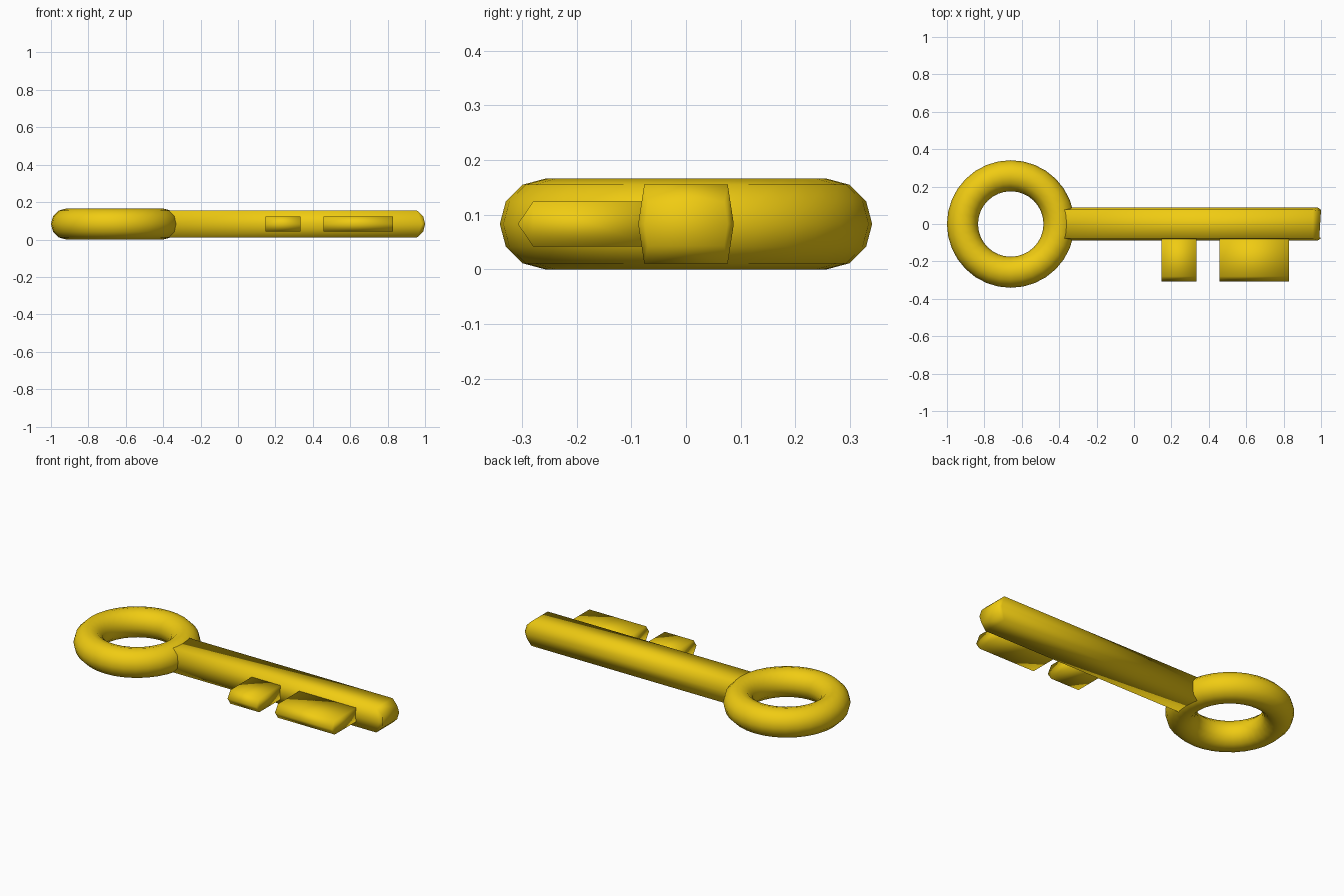
import bpy, bmesh

if "Cube" in bpy.data.objects:
    bpy.data.objects.remove(bpy.data.objects["Cube"])

gold = bpy.data.materials.new("gold")
gold.diffuse_color = (0.87, 0.6, 0.006, 1)
gold.use_nodes = True
gold.node_tree.nodes["Principled BSDF"].inputs["Base Color"].default_value = gold.diffuse_color
MID = 0.083          # height of the key's middle plane


def finish(obj):
    obj.data.materials.append(gold)
    for p in obj.data.polygons:
        p.use_smooth = True


def loft(name, rings):
    """Skin a list of equal-length vertex rings and cap both ends."""
    bm = bmesh.new()
    vs = [[bm.verts.new(co) for co in ring] for ring in rings]
    for a, b in zip(vs, vs[1:]):
        n = len(a)
        for i in range(n):
            j = (i + 1) % n
            bm.faces.new((a[i], a[j], b[j], b[i]))
    bm.faces.new(vs[0])
    bm.faces.new(vs[-1])
    bmesh.ops.recalc_face_normals(bm, faces=bm.faces[:])
    mesh = bpy.data.meshes.new(name)
    bm.to_mesh(mesh)
    bm.free()
    obj = bpy.data.objects.new(name, mesh)
    bpy.context.collection.objects.link(obj)
    finish(obj)
    return obj


# Ring handle
bpy.ops.mesh.primitive_torus_add(major_segments=32, minor_segments=12,
                                 major_radius=0.258, minor_radius=0.083,
                                 location=(-0.659, 0, MID))
bow = bpy.context.object
bow.name = "ring_handle"
finish(bow)


# Shaft: six-sided bar with slightly bulged sides and a blunt rounded tip
def hexagon(x_edge, x_mid, edge, mid, h):
    return [(x_edge, edge, MID + h), (x_mid, mid, MID), (x_edge, edge, MID - h),
            (x_edge, -edge, MID - h), (x_mid, -mid, MID), (x_edge, -edge, MID + h)]


loft("shaft", [hexagon(-0.40, -0.40, 0.0765, 0.0875, 0.072),
               hexagon(0.957, 0.983, 0.0765, 0.0875, 0.072),
               hexagon(0.991, 1.0, 0.070, 0.076, 0.040)])

# Teeth: flat bars with a pointed outer edge
profile = [(-0.06, 0.041), (-0.28, 0.041), (-0.308, 0), (-0.28, -0.041), (-0.06, -0.041)]
for name, x0, x1 in (("tooth_small", 0.147, 0.335), ("tooth_large", 0.457, 0.828)):
    loft(name, [[(x, y, MID + z) for y, z in profile] for x in (x0, x1)])
